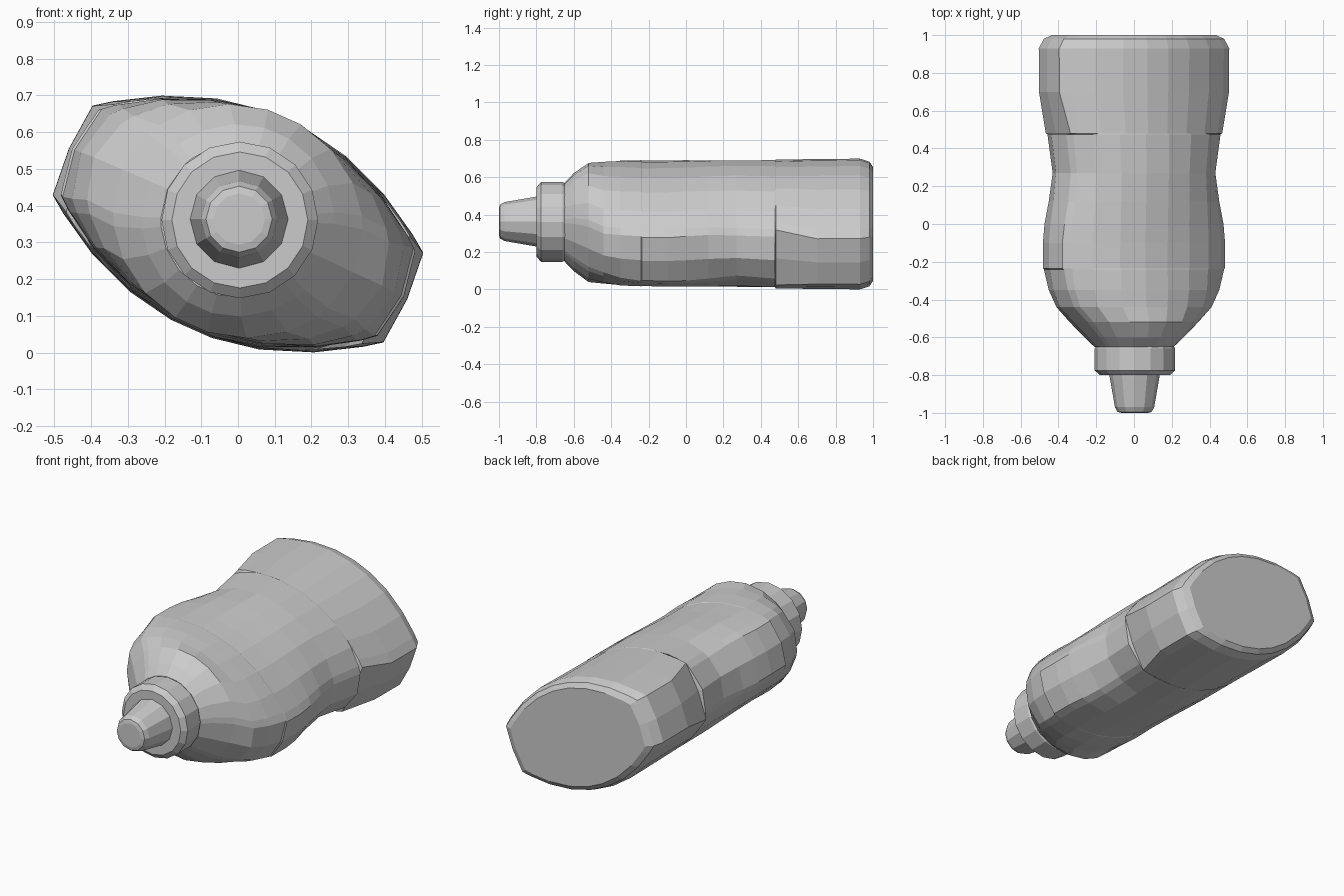
import bpy, bmesh
from math import sin, cos, pi, radians

if "Cube" in bpy.data.objects:
    bpy.data.objects.remove(bpy.data.objects["Cube"])

TILT = radians(24)          # the flat bottle rolls about its long axis
T = [-1, -.9, -.66, -.38, -.12, .12, .38, .66, .9, 1]


def loft(name, rings):
    """Skin a list of equal-length point rings and cap both ends."""
    bm = bmesh.new()
    rows = [[bm.verts.new(p) for p in ring] for ring in rings]
    for a, b in zip(rows, rows[1:]):
        for i in range(len(a)):
            j = (i + 1) % len(a)
            bm.faces.new((a[i], a[j], b[j], b[i]))
    bm.faces.new(rows[0])
    bm.faces.new(rows[-1])
    bmesh.ops.recalc_face_normals(bm, faces=bm.faces)
    mesh = bpy.data.meshes.new(name)
    bm.to_mesh(mesh)
    bm.free()
    ob = bpy.data.objects.new(name, mesh)
    bpy.context.collection.objects.link(ob)
    return ob


def section(y, half=0.4, thick=1.0, soft=0.0, a=0.3, b=0.3, scale=1.0, zc=0.35):
    """Lens with cut-off ends, blended by 'soft' into an a x b ellipse."""
    pts = []
    for t in T + [None]:
        if t is None:                        # middle of the cut-off end
            u, v, ang = half + 0.008, 0, 0
        else:
            u = half * t
            v = thick * (0.315 - 0.73 * u * u)
            ang = pi / 2 - t * radians(68)
        pts.append((u + (a * cos(ang) - u) * soft, v + (b * sin(ang) - v) * soft))
    pts += [(-u, -v) for u, v in pts]        # point symmetry gives the other half
    return [(scale * (u * cos(TILT) + v * sin(TILT)), y,
             zc + scale * (v * cos(TILT) - u * sin(TILT))) for u, v in pts]


def turned(name, profile, sides, x, z):
    """Round part turned about the y axis from (y, radius) pairs."""
    return loft(name, [[(x + r * cos(2 * pi * i / sides), y,
                         z + r * sin(2 * pi * i / sides)) for i in range(sides)]
                       for y, r in profile])


# bottle body: rounded shoulder, front bulge, oval waist, squared base
loft("bottle_body", [
    section(-0.65, soft=1, a=0.21, b=0.21, zc=0.36),
    section(-0.60, soft=1, a=0.262, b=0.262, zc=0.36),
    section(-0.52, soft=1, a=0.345, b=0.313, zc=0.358),
    section(-0.44, soft=1, a=0.43, b=0.303, zc=0.357),
    section(-0.35, 0.43, 0.95, 0.8, 0.475, 0.303, zc=0.355),
    section(-0.24, 0.465, 0.94, 0.5, 0.50, 0.300, zc=0.354),
    section(-0.235, 0.475, 0.93, 0.5, 0.505, 0.298, zc=0.354),
    section(-0.10, 0.475, 0.935, 0.5, 0.505, 0.300, zc=0.353),
    section(0.00, 0.463, 0.95, 0.55, 0.495, 0.302, zc=0.353),
    section(0.12, 0.425, 0.96, 0.8, 0.475, 0.308, zc=0.353),
    section(0.27, soft=1, a=0.452, b=0.313, zc=0.352),
    section(0.475, 0.425, 0.97, 0.9, 0.485, 0.310, zc=0.352),
    section(0.48, 0.437, 0.98, 0.2, 0.485, 0.312),
    section(0.70, 0.495, 0.99, 0.12, 0.505, 0.312),
    section(0.93, 0.496, 1.0, 0.12, 0.505, 0.315),
    section(0.98, 0.49, 1.0, 0.15, 0.50, 0.315, 0.955),
    section(1.00, 0.49, 1.0, 0.2, 0.50, 0.315, 0.875),
])

# round collar on the neck
turned("collar", [(-0.645, 0.205), (-0.66, 0.213), (-0.775, 0.213), (-0.80, 0.185)],
       16, 0.005, 0.361)

# tapered nozzle
turned("nozzle", [(-0.79, 0.135), (-0.82, 0.13), (-0.97, 0.104), (-0.995, 0.09), (-1.0, 0.07)],
       12, 0.003, 0.363)
